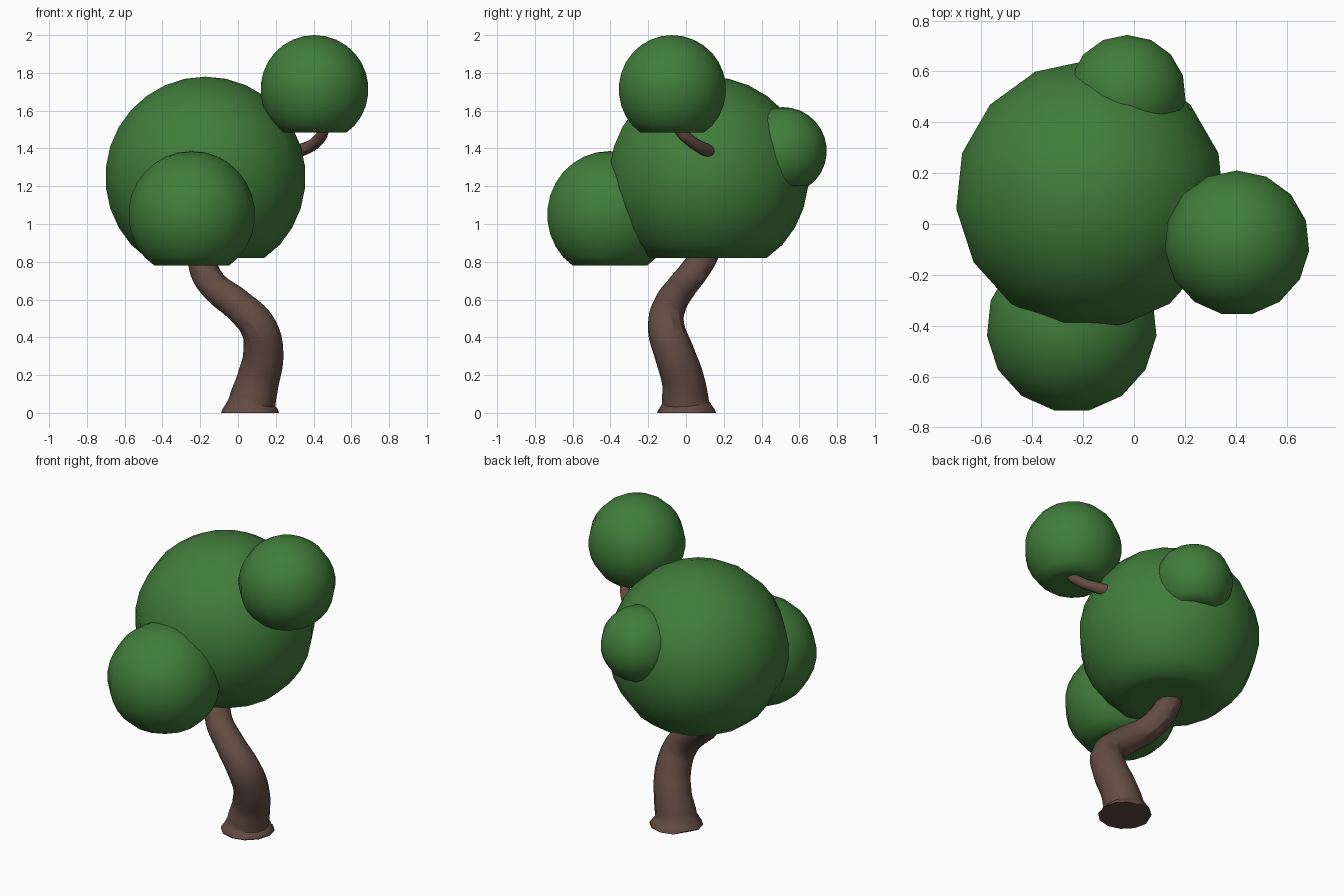
import bpy
import bmesh

cube = bpy.data.objects.get("Cube")
if cube:
    bpy.data.objects.remove(cube, do_unlink=True)


def make_material(name, rgb):
    mat = bpy.data.materials.new(name)
    mat.use_nodes = True
    color = (*rgb, 1.0)
    mat.diffuse_color = color
    mat.node_tree.nodes["Principled BSDF"].inputs["Base Color"].default_value = color
    return mat


leaf_green = make_material("leaf green", (0.053, 0.205, 0.043))
bark_brown = make_material("bark brown", (0.125, 0.072, 0.056))


def foliage(name, center, radius):
    """Smooth ball whose underside is pressed flat."""
    bm = bmesh.new()
    bmesh.ops.create_uvsphere(bm, u_segments=15, v_segments=15, radius=radius)
    for v in bm.verts:
        v.co.z = max(v.co.z, -0.8 * radius)
    for f in bm.faces:
        f.smooth = True
    mesh = bpy.data.meshes.new(name)
    bm.to_mesh(mesh)
    bm.free()
    mesh.materials.append(leaf_green)
    obj = bpy.data.objects.new(name, mesh)
    obj.location = center
    bpy.context.collection.objects.link(obj)


def limb(name, path):
    """Tapered round tube through (x, y, z, radius) points."""
    curve = bpy.data.curves.new(name, "CURVE")
    curve.dimensions = "3D"
    curve.bevel_depth = 1.0
    curve.bevel_resolution = 4
    curve.resolution_u = 5
    curve.use_fill_caps = True
    spline = curve.splines.new("BEZIER")
    spline.bezier_points.add(len(path) - 1)
    for point, (x, y, z, r) in zip(spline.bezier_points, path):
        point.co = (x, y, z)
        point.radius = r
        point.handle_left_type = point.handle_right_type = "AUTO"
    curve.materials.append(bark_brown)
    obj = bpy.data.objects.new(name, curve)
    bpy.context.collection.objects.link(obj)
    bpy.ops.object.select_all(action="DESELECT")
    obj.select_set(True)
    bpy.context.view_layer.objects.active = obj
    bpy.ops.object.convert(target="MESH")
    obj = bpy.context.object
    # Keep the foot level with the ground
    for v in obj.data.vertices:
        if v.co.z < 0.015:
            v.co.z = 0.0
    bpy.ops.object.shade_smooth_by_angle()


# Trunk with a flared foot, leaning and twisting up into the crown
limb("trunk", [
    (0.07, 0.0, 0.0, 0.16),
    (0.075, -0.003, 0.055, 0.125),
    (0.105, -0.015, 0.17, 0.113),
    (0.134, -0.06, 0.31, 0.107),
    (0.11, -0.105, 0.45, 0.099),
    (0.0, -0.085, 0.57, 0.087),
    (-0.12, -0.025, 0.665, 0.08),
    (-0.18, 0.05, 0.76, 0.077),
    (-0.19, 0.11, 0.86, 0.072),
    (-0.17, 0.13, 1.0, 0.065),
])

# Side branch carrying the highest clump
limb("upper_branch", [
    (0.2, 0.17, 1.36, 0.035),
    (0.33, 0.11, 1.39, 0.034),
    (0.42, 0.025, 1.44, 0.031),
    (0.455, -0.04, 1.51, 0.029),
    (0.44, -0.06, 1.6, 0.026),
])

# Leaf clumps
foliage("main_crown", (-0.172, 0.115, 1.247), 0.533)
foliage("front_clump", (-0.245, -0.405, 1.049), 0.337)
foliage("top_clump", (0.405, -0.075, 1.713), 0.287)
foliage("back_clump", (-0.027, 0.513, 1.387), 0.232)
